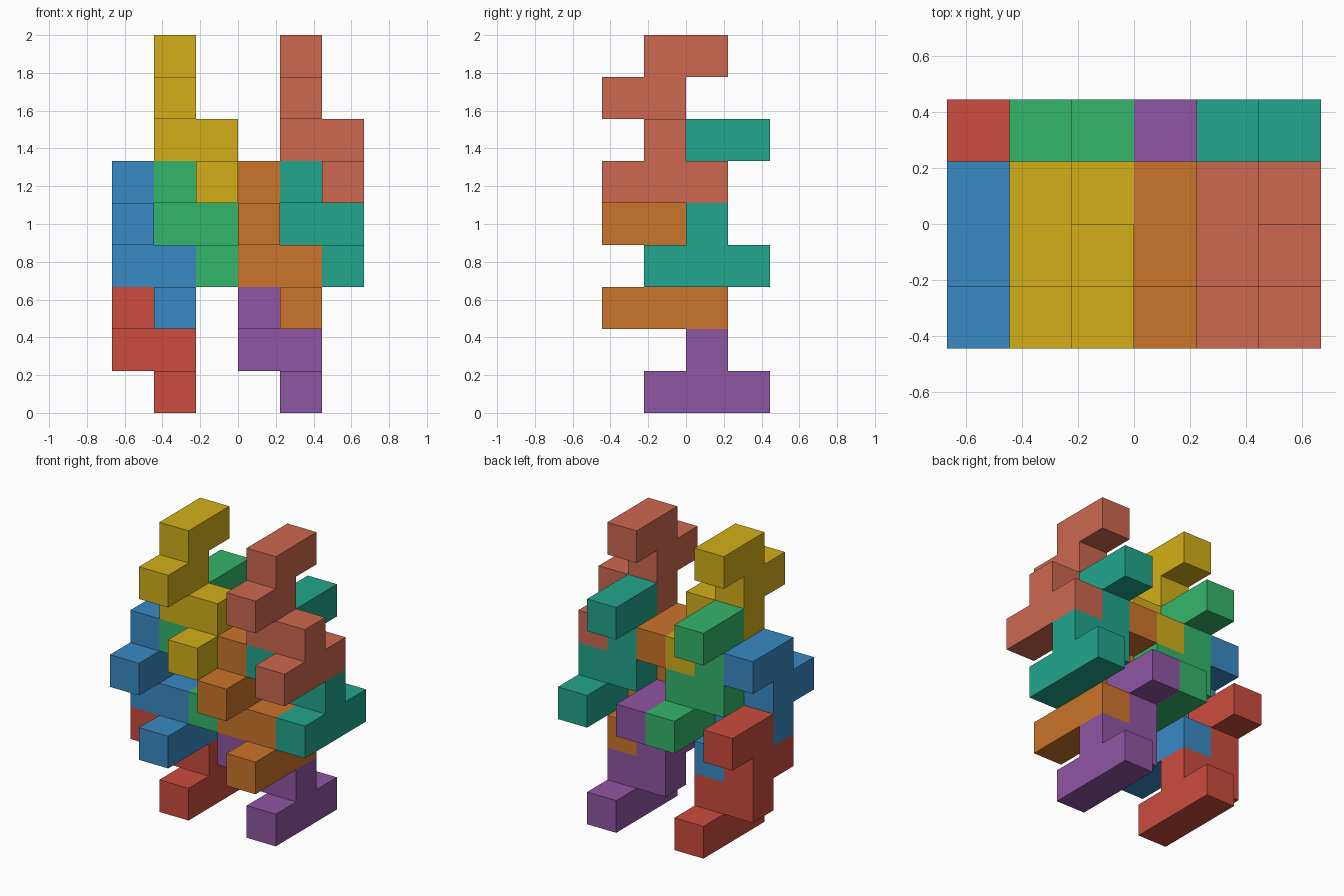
import bpy, bmesh
from mathutils import Vector

if "Cube" in bpy.data.objects:
    bpy.data.objects.remove(bpy.data.objects["Cube"])

U = 2 / 9  # edge of one cube; the whole puzzle is 6 x 4 x 9 cubes

# One puzzle piece as cubes (x, y, z); every piece is a shifted copy
PIECE = [(0, 1, 4), (0, 2, 4),              # top hook
         (0, 0, 3), (0, 1, 3),              # forward peg
         (0, 1, 2), (1, 1, 2),              # sideways step
         (1, 0, 1), (1, 1, 1), (1, 2, 1)]   # foot bar

# Face directions of a cube
DIRS = [Vector(d) for d in ((1, 0, 0), (-1, 0, 0), (0, 1, 0),
                            (0, -1, 0), (0, 0, 1), (0, 0, -1))]


def linear(c):
    c /= 255
    return c / 12.92 if c <= 0.04045 else ((c + 0.055) / 1.055) ** 2.4


def add_piece(name, shift, rgb):
    cells = {tuple(c) for c in PIECE}
    bm = bmesh.new()
    # Only the exposed cube faces
    for cell in PIECE:
        centre = Vector(cell) + Vector((0.5, 0.5, 0.5))
        for n in DIRS:
            if tuple(int(a + b) for a, b in zip(cell, n)) in cells:
                continue
            u = Vector((n.y, n.z, n.x))
            v = n.cross(u)
            corners = [centre + (n + u * a + v * b) / 2
                       for a, b in ((-1, -1), (1, -1), (1, 1), (-1, 1))]
            bm.faces.new([bm.verts.new(
                ((p.x + shift[0] - 3) * U, (p.y + shift[1] - 2) * U,
                 (p.z + shift[2]) * U)) for p in corners])
    # Weld, then merge the flat faces
    bmesh.ops.remove_doubles(bm, verts=bm.verts[:], dist=1e-4)
    bmesh.ops.dissolve_limit(bm, angle_limit=0.01, verts=bm.verts[:],
                             edges=bm.edges[:])
    bmesh.ops.recalc_face_normals(bm, faces=bm.faces[:])
    mesh = bpy.data.meshes.new(name)
    bm.to_mesh(mesh)
    bm.free()
    mat = bpy.data.materials.new(name + "_colour")
    mat.diffuse_color = (*[linear(c) for c in rgb], 1)
    mat.use_nodes = True
    mat.node_tree.nodes["Principled BSDF"].inputs["Base Color"].default_value = mat.diffuse_color
    mesh.materials.append(mat)
    bpy.context.collection.objects.link(bpy.data.objects.new(name, mesh))


# Front layer
add_piece("yellow_piece", (1, 0, 4), (212, 175, 25))
add_piece("salmon_piece", (4, 0, 4), (205, 104, 80))
add_piece("blue_piece", (0, 0, 1), (56, 138, 196))
add_piece("orange_piece", (3, 0, 1), (204, 117, 42))
# Back layer, one cube behind and two cubes lower
add_piece("green_piece", (1, 1, 2), (52, 182, 106))
add_piece("teal_piece", (4, 1, 2), (34, 166, 140))
add_piece("red_piece", (0, 1, -1), (204, 76, 62))
add_piece("purple_piece", (3, 1, -1), (144, 86, 164))
